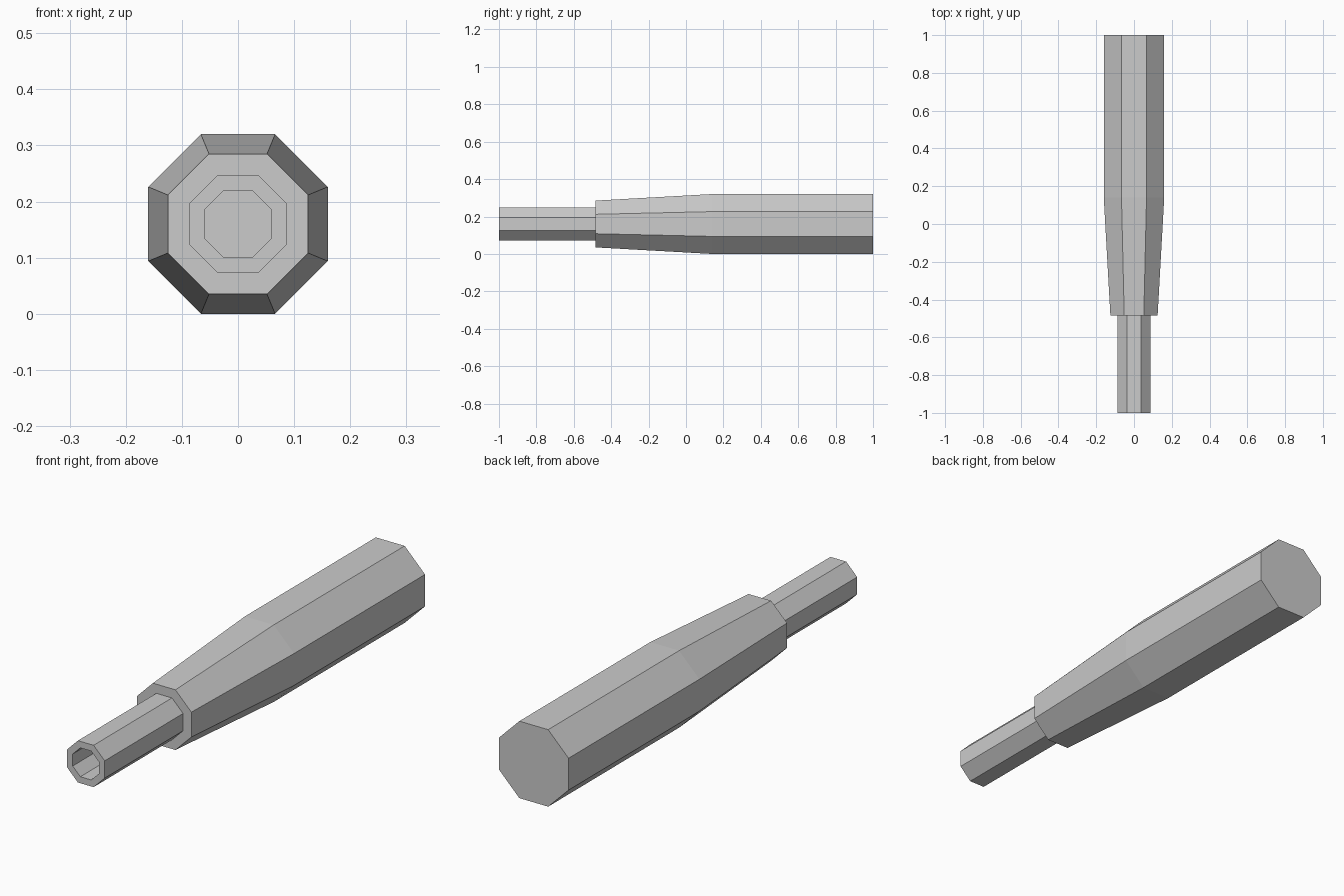
import bpy, bmesh, math

if "Cube" in bpy.data.objects:
    bpy.data.objects.remove(bpy.data.objects["Cube"])

SIDES = 8
CENTRE_Z = 0.16

grey = bpy.data.materials.new("light grey")
grey.diffuse_color = (0.6, 0.6, 0.6, 1)
grey.use_nodes = True
grey.node_tree.nodes["Principled BSDF"].inputs["Base Color"].default_value = grey.diffuse_color


def octagon_part(name, profile):
    """Sweep (y, apothem) rings along y, capping the first and last ring."""
    bm = bmesh.new()
    rings = []
    for y, apothem in profile:
        r = apothem / math.cos(math.pi / SIDES)
        angles = [math.tau * (i + 0.5) / SIDES for i in range(SIDES)]
        rings.append([bm.verts.new((r * math.cos(a), y, CENTRE_Z + r * math.sin(a)))
                      for a in angles])
    for a, b in zip(rings, rings[1:]):
        for i in range(SIDES):
            j = (i + 1) % SIDES
            bm.faces.new((a[i], a[j], b[j], b[i]))
    bm.faces.new(rings[0])
    bm.faces.new(rings[-1])
    bmesh.ops.recalc_face_normals(bm, faces=bm.faces)
    mesh = bpy.data.meshes.new(name)
    bm.to_mesh(mesh)
    bm.free()
    mesh.materials.append(grey)
    obj = bpy.data.objects.new(name, mesh)
    bpy.context.collection.objects.link(obj)
    return obj


# Single closed shell: bore floor, bore wall, muzzle rim, tube, shoulder, taper, grip
octagon_part("hollow_tube_and_handle", [
    (-0.485, 0.06),   # bore floor
    (-1.0, 0.06),     # bore mouth
    (-1.0, 0.087),    # tube rim
    (-0.485, 0.087),  # tube meets shoulder
    (-0.485, 0.125),  # shoulder edge
    (0.14, 0.16),     # end of taper
    (1.0, 0.16),      # flat back end
])
